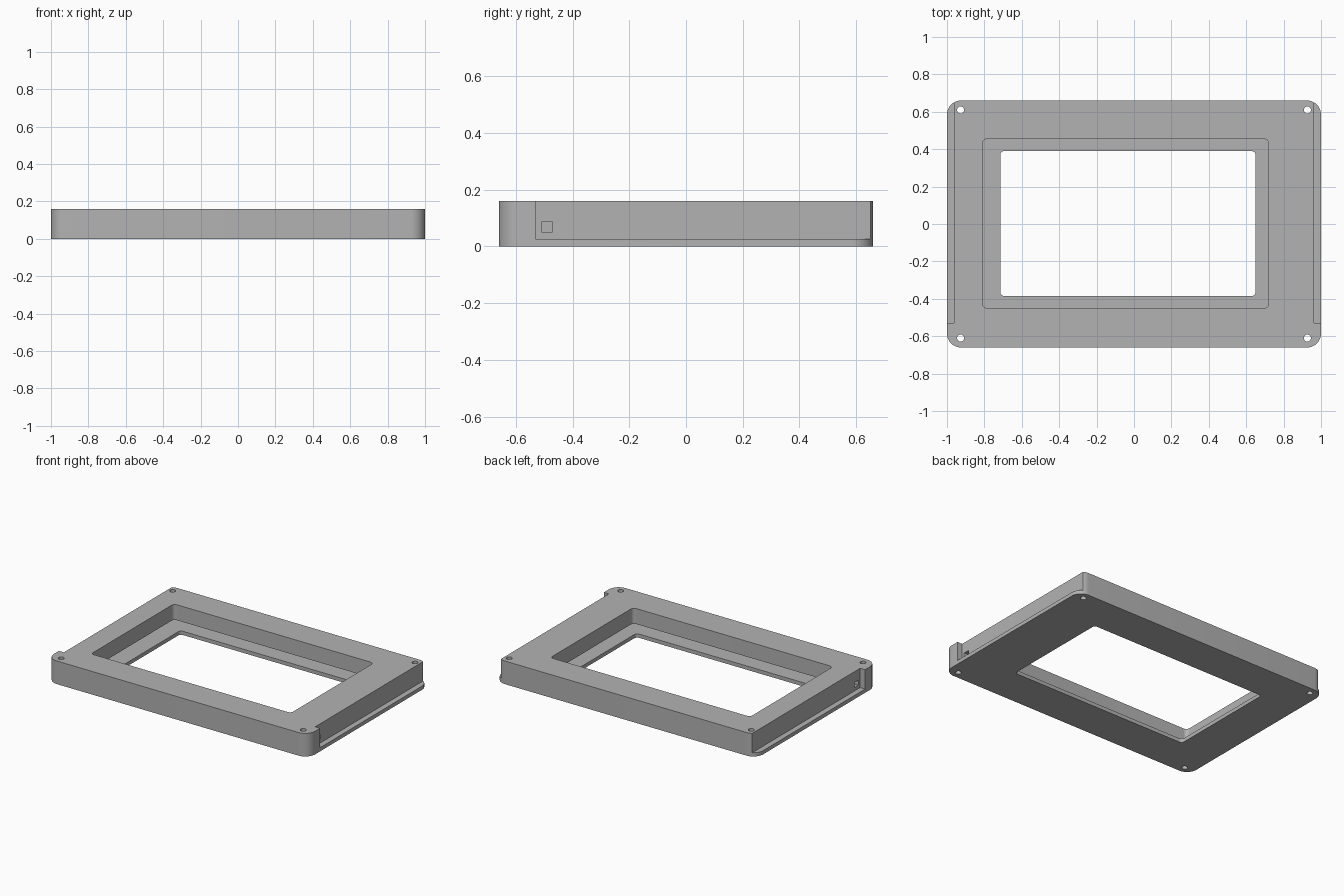
import bpy
import bmesh
from math import cos, sin, pi

old = bpy.data.objects.get("Cube")
if old:
    bpy.data.objects.remove(old, do_unlink=True)

grey = bpy.data.materials.new("plain grey")
grey.use_nodes = True
colour = (0.45, 0.45, 0.45, 1)
grey.diffuse_color = colour
grey.node_tree.nodes["Principled BSDF"].inputs["Base Color"].default_value = colour


def rounded_block(name, x0, x1, y0, y1, z0, z1, radius=0.0, steps=10):
    """Upright block whose four vertical edges are rounded."""
    bm = bmesh.new()
    ring = []
    corners = [(x1, y1, -1, -1), (x0, y1, 1, -1), (x0, y0, 1, 1), (x1, y0, -1, 1)]
    for i, (cx, cy, sx, sy) in enumerate(corners):
        for k in range(steps + 1 if radius else 1):
            a = (i + k / steps) * pi / 2
            x = cx + radius * (sx + cos(a)) if radius else cx
            y = cy + radius * (sy + sin(a)) if radius else cy
            ring.append(bm.verts.new((x, y, z0)))
    base = bm.faces.new(ring)
    top = bmesh.ops.extrude_face_region(bm, geom=[base])["geom"]
    moved = [v for v in top if isinstance(v, bmesh.types.BMVert)]
    bmesh.ops.translate(bm, verts=moved, vec=(0, 0, z1 - z0))
    bmesh.ops.recalc_face_normals(bm, faces=bm.faces)
    mesh = bpy.data.meshes.new(name)
    bm.to_mesh(mesh)
    bm.free()
    mesh.materials.append(grey)
    obj = bpy.data.objects.new(name, mesh)
    bpy.context.collection.objects.link(obj)
    return obj


H = 0.16       # frame height
FLOOR = 0.026  # thickness of the ledge and the side rails

frame = rounded_block("bezel_frame", -1, 1, -0.66, 0.66, 0, H, 0.075)

# Stepped display opening: window, slot behind the rim, and upper pocket
cutters = [
    rounded_block("window_cutter", -0.715, 0.65, -0.385, 0.39, -0.1, 0.04, 0.022),
    rounded_block("slot_cutter", -0.87, 0.78, -0.51, 0.515, FLOOR, 0.053, 0.022),
    rounded_block("pocket_cutter", -0.81, 0.72, -0.45, 0.455, 0.04, 0.3, 0.025),
]

for side in (-1, 1):
    # Side rail recess, open at the back, with a square latch notch
    xs = sorted((side * 0.962, side * 1.1))
    cutters.append(rounded_block("rail_cutter", *xs, -0.53, 0.8, FLOOR, 0.3))
    xs = sorted((side * 0.92, side * 1.05))
    cutters.append(rounded_block("notch_cutter", *xs, -0.51, -0.47, 0.05, 0.086))
    # Screw holes
    for y in (-0.61, 0.61):
        x, r = side * 0.927, 0.019
        cutters.append(rounded_block("screw_cutter", x - r, x + r, y - r, y + r,
                                     -0.1, 0.3, r, 6))

bpy.ops.object.select_all(action="DESELECT")
bpy.context.view_layer.objects.active = frame
frame.select_set(True)
for cutter in cutters:
    cutter.hide_render = True
    # Merge the coincident points of fully round cutters
    bm = bmesh.new()
    bm.from_mesh(cutter.data)
    bmesh.ops.remove_doubles(bm, verts=bm.verts, dist=0.0001)
    bm.to_mesh(cutter.data)
    bm.free()
    cut = frame.modifiers.new("cut", "BOOLEAN")
    cut.operation = "DIFFERENCE"
    cut.solver = "EXACT"
    cut.object = cutter
    bpy.ops.object.modifier_apply(modifier=cut.name)
    bpy.data.objects.remove(cutter, do_unlink=True)

bpy.ops.object.shade_smooth_by_angle(angle=pi / 6)
